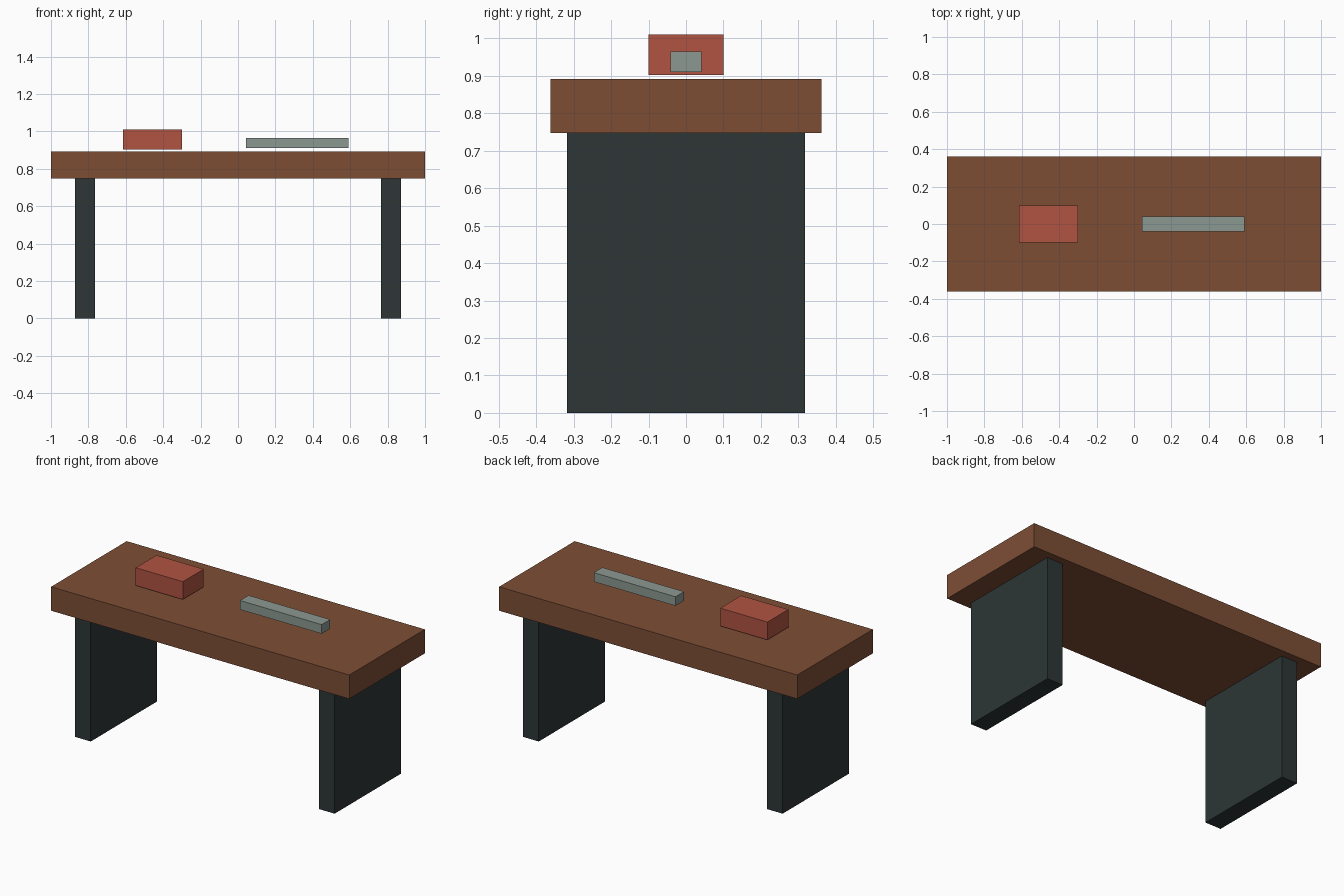
import bpy
from mathutils import Matrix, Vector
import bmesh

if "Cube" in bpy.data.objects:
    bpy.data.objects.remove(bpy.data.objects["Cube"])


def material(name, rgb):
    mat = bpy.data.materials.new(name)
    mat.diffuse_color = (*rgb, 1)
    mat.use_nodes = True
    mat.node_tree.nodes["Principled BSDF"].inputs["Base Color"].default_value = mat.diffuse_color
    return mat


def box(name, lo, hi, mat):
    """Axis-aligned box between two corners."""
    lo, hi = Vector(lo), Vector(hi)
    bm = bmesh.new()
    bmesh.ops.create_cube(bm, size=1, matrix=Matrix.Diagonal((*(hi - lo), 1)))
    mesh = bpy.data.meshes.new(name)
    bm.to_mesh(mesh)
    bm.free()
    mesh.materials.append(mat)
    obj = bpy.data.objects.new(name, mesh)
    obj.location = (lo + hi) / 2
    bpy.context.collection.objects.link(obj)
    return obj


wood = material("brown wood", (0.205, 0.076, 0.036))
dark = material("dark slate", (0.026, 0.037, 0.036))
red = material("brick red", (0.434, 0.087, 0.054))
grey = material("grey green", (0.262, 0.314, 0.287))

# Table top
box("table_top", (-1, -0.362, 0.747), (1, 0.362, 0.892), wood)

# Slab legs, one at each end
for side, x in (("left", -0.818), ("right", 0.818)):
    box(side + "_leg", (x - 0.053, -0.318, 0), (x + 0.053, 0.318, 0.747), dark)

# Items hovering just above the table top
box("red_block", (-0.616, -0.1, 0.902), (-0.3, 0.1, 1.01), red)
box("grey_bar", (0.042, -0.041, 0.91), (0.59, 0.041, 0.965), grey)
